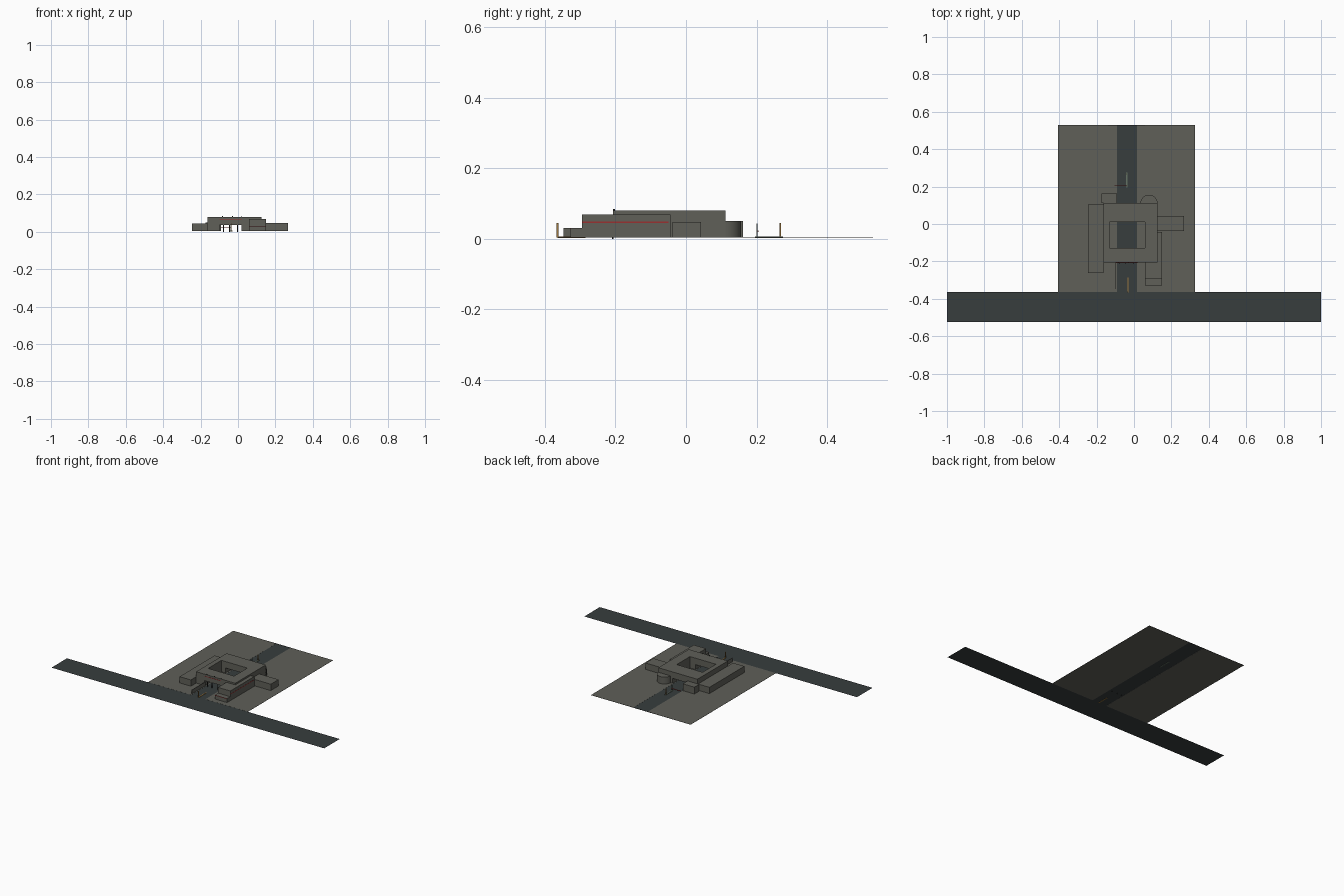
import bpy, bmesh, math

if "Cube" in bpy.data.objects:
    bpy.data.objects.remove(bpy.data.objects["Cube"])


def material(name, r, g, b):
    m = bpy.data.materials.new(name)
    m.diffuse_color = (r, g, b, 1)
    m.use_nodes = True
    m.node_tree.nodes["Principled BSDF"].inputs["Base Color"].default_value = m.diffuse_color
    return m


STONE = material("warm grey", 0.115, 0.115, 0.098)
ROAD = material("dark slate", 0.038, 0.047, 0.048)
RED = material("red", 0.32, 0.03, 0.03)
OCHRE = material("ochre", 0.34, 0.19, 0.05)
GREEN = material("grey green", 0.13, 0.17, 0.13)
DARK = material("near black", 0.02, 0.02, 0.02)


def finish(name, bm, mat):
    bmesh.ops.recalc_face_normals(bm, faces=bm.faces)
    me = bpy.data.meshes.new(name)
    bm.to_mesh(me)
    bm.free()
    me.materials.append(mat)
    ob = bpy.data.objects.new(name, me)
    bpy.context.collection.objects.link(ob)
    return ob


def box(name, x0, x1, y0, y1, z0, z1, mat=STONE):
    bm = bmesh.new()
    bmesh.ops.create_cube(bm, size=1)
    for v in bm.verts:
        v.co = (x1 if v.co.x > 0 else x0, y1 if v.co.y > 0 else y0, z1 if v.co.z > 0 else z0)
    return finish(name, bm, mat)


def sheet(name, x0, x1, y0, y1, z, mat):
    bm = bmesh.new()
    bm.faces.new([bm.verts.new(p) for p in ((x0, y0, z), (x1, y0, z), (x1, y1, z), (x0, y1, z))])
    ob = finish(name, bm, mat)
    if ob.data.polygons[0].normal.z < 0:
        ob.data.flip_normals()
    return ob


G = 0.004           # ground level
P0, P1 = -0.09, 0.015  # drive edges

# Ground and roads
sheet("front_road", -1, 1, -0.525, -0.363, G, ROAD)
sheet("drive", P0, P1, -0.363, 0.53, G, ROAD)
box("ground_left", -0.405, P0, -0.363, 0.53, G - 0.0005, G + 0.0005)
box("ground_right", P1, 0.326, -0.363, 0.53, G - 0.0005, G + 0.0005)
box("back_kerb", -0.14, 0.06, 0.527, 0.53, G - 0.0005, G + 0.001, DARK)

# Main block: a ring around a courtyard, extruded from a grid with the drive passage left open
xs = [-0.162, -0.13, -0.1, 0.02, 0.06, 0.125]
ys = [-0.207, -0.127, 0.012, 0.112]
zs = [G, 0.037, 0.08]


def solid(i, j, k):
    if not (0 <= i < 5 and 0 <= j < 3 and 0 <= k < 2):
        return False
    if j == 1 and 1 <= i <= 3:
        return False            # courtyard
    return not (i == 2 and k == 0)  # passage


bm = bmesh.new()
for i in range(5):
    for j in range(3):
        for k in range(2):
            if not solid(i, j, k):
                continue
            lo = (xs[i], ys[j], zs[k])
            hi = (xs[i + 1], ys[j + 1], zs[k + 1])
            for ax in range(3):
                for s in (0, 1):
                    n = [i, j, k]
                    n[ax] += 1 if s else -1
                    if solid(*n):
                        continue
                    a, b = (ax + 1) % 3, (ax + 2) % 3
                    quad = []
                    for u, w in ((0, 0), (1, 0), (1, 1), (0, 1)):
                        p = [0, 0, 0]
                        p[ax] = (lo, hi)[s][ax]
                        p[a] = (lo, hi)[u][a]
                        p[b] = (lo, hi)[w][b]
                        quad.append(bm.verts.new(p))
                    bm.faces.new(quad)
bmesh.ops.remove_doubles(bm, verts=bm.verts, dist=1e-5)
bmesh.ops.dissolve_limit(bm, angle_limit=0.01, verts=bm.verts, edges=bm.edges)
finish("main_block", bm, STONE)

# Wings and annexes
box("left_wing", -0.245, -0.162, -0.262, 0.105, G, 0.046)
box("right_wing", 0.125, 0.267, -0.038, 0.043, G, 0.047)
box("front_right_hall_side", 0.125, 0.15, -0.295, -0.044, G, 0.069)
box("front_right_hall", 0.06, 0.125, -0.295, -0.207, G, 0.069)
box("front_step_block", 0.06, 0.15, -0.328, -0.295, G, 0.031)
box("back_annex", -0.175, -0.09, 0.112, 0.162, G, 0.05)

# Round stair tower half sunk into the back wall
bm = bmesh.new()
bmesh.ops.create_cone(bm, cap_ends=True, segments=32, radius1=0.046, radius2=0.046, depth=0.046)
bmesh.ops.translate(bm, verts=bm.verts, vec=(0.08, 0.11, G + 0.023))
bmesh.ops.bisect_plane(bm, geom=bm.verts[:] + bm.edges[:] + bm.faces[:],
                       plane_co=(0, 0.112, 0), plane_no=(0, -1, 0), clear_outer=True)
tower = finish("round_tower", bm, STONE)
bpy.context.view_layer.objects.active = tower
tower.select_set(True)
bpy.ops.object.shade_smooth_by_angle(angle=math.radians(35))

# Red trim strips
box("hall_side_trim", 0.15, 0.151, -0.295, -0.05, 0.045, 0.049, RED)
box("step_trim", 0.06, 0.15, -0.329, -0.328, 0.028, 0.031, RED)
box("front_trim", -0.1, 0.02, -0.2085, -0.207, 0.066, 0.069, RED)

# Entrance wall, passage posts and roof studs
box("entrance_wall", -0.098, -0.095, -0.347, -0.207, G, 0.03)
for n, x in enumerate((-0.077, -0.045, -0.003)):
    box(f"passage_post_{n}", x - 0.002, x + 0.002, -0.21, -0.206, 0, 0.037, DARK)
for n, x in enumerate((-0.083, -0.03, 0.02)):
    box(f"roof_stud_{n}", x - 0.002, x + 0.002, -0.207, -0.202, 0.08, 0.084, DARK)

# Traffic islands with gate posts and the back boom
box("front_island", -0.036, -0.03, -0.365, -0.285, 0.0025, 0.0065, OCHRE)
box("front_post", -0.035, -0.031, -0.367, -0.362, G, 0.045, OCHRE)
box("back_island", -0.042, -0.036, 0.195, 0.275, 0.0025, 0.0065, GREEN)
box("back_post", -0.041, -0.037, 0.265, 0.27, G, 0.045, OCHRE)
box("boom_post", -0.04, -0.037, 0.2, 0.203, G, 0.043, GREEN)
box("back_boom", -0.105, -0.037, 0.202, 0.205, 0.02, 0.023, RED)
